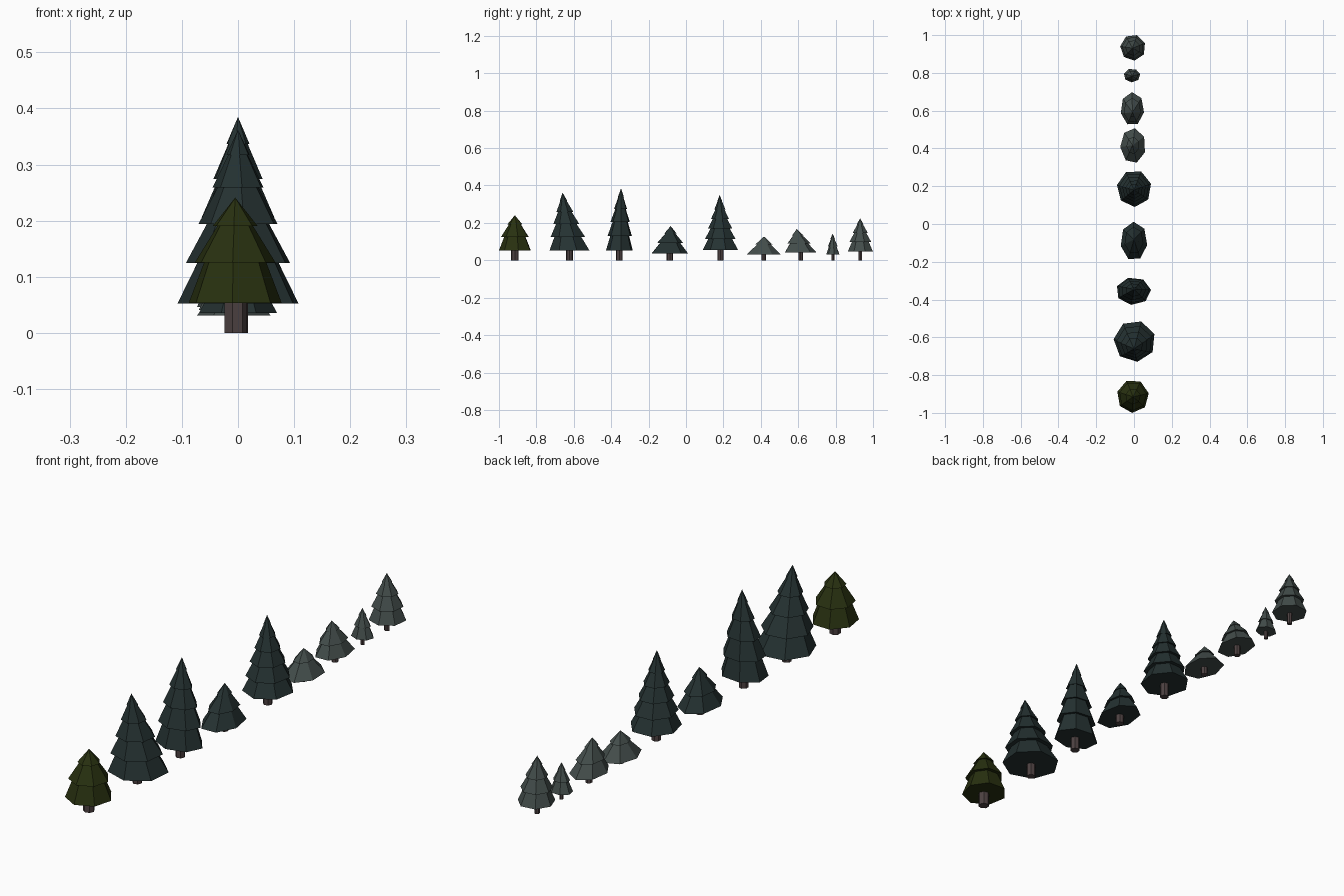
import bpy, bmesh, math

if "Cube" in bpy.data.objects:
    bpy.data.objects.remove(bpy.data.objects["Cube"])


def material(name, rgb):
    m = bpy.data.materials.new(name)
    m.diffuse_color = (*rgb, 1)
    m.use_nodes = True
    m.node_tree.nodes["Principled BSDF"].inputs["Base Color"].default_value = m.diffuse_color
    return m


OLIVE = material("olive needles", (0.021, 0.030, 0.005))
TEAL = material("dark teal needles", (0.018, 0.031, 0.031))
GREY = material("grey green needles", (0.056, 0.074, 0.070))
BARK = material("brown bark", (0.075, 0.054, 0.054))
SIDES = 7


def outline(x0, x1, y0, y1, turn):
    """Seven-sided ring stretched to fill the given plan rectangle."""
    pts = [(math.cos(turn + i * math.tau / SIDES), math.sin(turn + i * math.tau / SIDES))
           for i in range(SIDES)]
    xs, ys = zip(*pts)
    fit = lambda v, vs, a, b: a + (b - a) * (v - min(vs)) / (max(vs) - min(vs))
    return [(fit(x, xs, x0, x1), fit(y, ys, y0, y1)) for x, y in pts]


def finish(bm, name, mat):
    bmesh.ops.recalc_face_normals(bm, faces=bm.faces)
    me = bpy.data.meshes.new(name)
    bm.to_mesh(me)
    bm.free()
    me.materials.append(mat)
    ob = bpy.data.objects.new(name, me)
    bpy.context.collection.objects.link(ob)


def tree(n, mat, rect, base, top, tip_y, tiers, power, trunk, turn):
    x0, x1, y0, y1 = rect
    cx, cy = (x0 + x1) / 2, (y0 + y1) / 2
    ring_xy = outline(*rect, math.radians(turn))
    height = top - base

    def ring(bm, frac, scale):
        # rings drift towards the tip so the tree leans
        my = cy + (tip_y - cy) * frac
        return [bm.verts.new((cx + (x - cx) * scale, my + (y - cy) * scale,
                              base + height * frac)) for x, y in ring_xy]

    def bridge(bm, a, b):
        for i in range(SIDES):
            j = (i + 1) % SIDES
            bm.faces.new((a[i], a[j], b[j], b[i]))

    # layered skirts: each flares out, then steps back in under the next
    bm = bmesh.new()
    low = ring(bm, 0, 1)
    bm.faces.new(low[::-1])
    for k in range(1, tiers):
        frac = 1 - (1 - k / tiers) ** 1.2
        wide = 1 - frac ** power
        inner = ring(bm, frac + 0.012, wide * 0.76)
        bridge(bm, low, inner)
        outer = ring(bm, frac, wide)
        bridge(bm, inner, outer)
        low = outer
    tip = bm.verts.new((cx, tip_y, top))
    for i in range(SIDES):
        bm.faces.new((low[i], low[(i + 1) % SIDES], tip))
    finish(bm, f"tree_{n}_foliage", mat)

    # trunk
    bm = bmesh.new()
    r = trunk / 2
    lo, hi = ([bm.verts.new((cx + r * math.cos(i * math.tau / SIDES),
                             cy + r * math.sin(i * math.tau / SIDES), z))
               for i in range(SIDES)] for z in (0, base + 0.002))
    bridge(bm, lo, hi)
    bm.faces.new(lo[::-1])
    bm.faces.new(hi)
    finish(bm, f"tree_{n}_trunk", BARK)


# row of trees: plan rectangle, skirt base, top, tip y, tiers, taper, trunk, turn
ROW = [
    (OLIVE, (-0.088, 0.078, -1.0, -0.83), 0.053, 0.241, -0.915, 3, 2.1, 0.042, 10),
    (TEAL, (-0.108, 0.108, -0.73, -0.516), 0.052, 0.362, -0.66, 5, 1.35, 0.036, 20),
    (TEAL, (-0.09, 0.09, -0.428, -0.285), 0.052, 0.385, -0.347, 5, 1.65, 0.036, 5),
    (TEAL, (-0.07, 0.07, -0.185, 0.012), 0.035, 0.183, -0.082, 3, 1.3, 0.034, 40),
    (TEAL, (-0.09, 0.09, 0.09, 0.278), 0.056, 0.349, 0.18, 6, 1.25, 0.034, 15),
    (GREY, (-0.073, 0.058, 0.325, 0.507), 0.031, 0.127, 0.417, 2, 1.2, 0.026, 30),
    (GREY, (-0.07, 0.053, 0.528, 0.698), 0.041, 0.167, 0.592, 3, 1.4, 0.026, 40),
    (GREY, (-0.053, 0.033, 0.75, 0.82), 0.032, 0.143, 0.784, 3, 1.4, 0.016, 10),
    (GREY, (-0.073, 0.058, 0.865, 1.0), 0.046, 0.224, 0.931, 4, 1.6, 0.02, 20),
]
for n, spec in enumerate(ROW, 1):
    tree(n, *spec)
